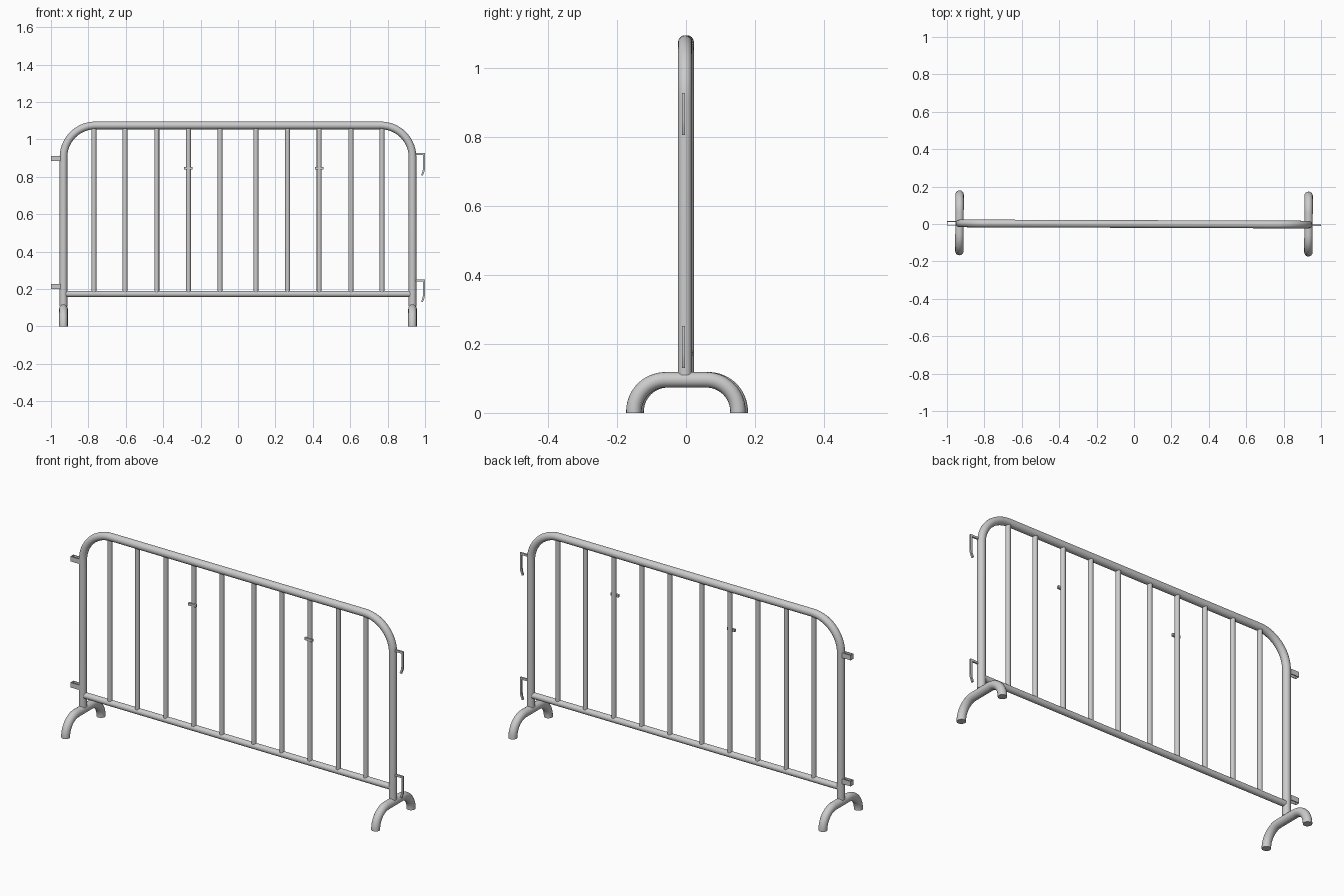
import bpy, bmesh
from math import sin, cos, pi, radians
from mathutils import Matrix

if "Cube" in bpy.data.objects:
    bpy.data.objects.remove(bpy.data.objects["Cube"])

parts = []


def finish(obj):
    bpy.ops.object.select_all(action='DESELECT')
    obj.select_set(True)
    bpy.context.view_layer.objects.active = obj
    if obj.type == 'CURVE':
        bpy.ops.object.convert(target='MESH')
        obj = bpy.context.view_layer.objects.active
    bpy.ops.object.shade_smooth_by_angle(angle=radians(40))
    parts.append(obj)
    return obj


def tube(name, points, radius):
    """Round capped tube swept along a path."""
    cu = bpy.data.curves.new(name, 'CURVE')
    cu.dimensions = '3D'
    cu.bevel_depth = radius
    cu.bevel_resolution = 6
    cu.use_fill_caps = True
    sp = cu.splines.new('POLY')
    sp.points.add(len(points) - 1)
    for p, co in zip(sp.points, points):
        p.co = (*co, 1)
    obj = bpy.data.objects.new(name, cu)
    bpy.context.collection.objects.link(obj)
    return finish(obj)


def boxes(name, specs):
    """One mesh made of boxes given as (centre, size)."""
    bm = bmesh.new()
    for c, s in specs:
        bmesh.ops.create_cube(bm, size=1, matrix=Matrix.Translation(c) @ Matrix.Diagonal((*s, 1)))
    me = bpy.data.meshes.new(name)
    bm.to_mesh(me)
    bm.free()
    obj = bpy.data.objects.new(name, me)
    bpy.context.collection.objects.link(obj)
    return finish(obj)


def plate(name, outline, y, thick):
    """Flat XZ outline extruded in depth."""
    bm = bmesh.new()
    f = bm.faces.new([bm.verts.new((x, y - thick / 2, z)) for x, z in outline])
    ext = bmesh.ops.extrude_face_region(bm, geom=[f])
    bmesh.ops.translate(bm, vec=(0, thick, 0),
                        verts=[v for v in ext['geom'] if isinstance(v, bmesh.types.BMVert)])
    bmesh.ops.recalc_face_normals(bm, faces=bm.faces)
    me = bpy.data.meshes.new(name)
    bm.to_mesh(me)
    bm.free()
    obj = bpy.data.objects.new(name, me)
    bpy.context.collection.objects.link(obj)
    return finish(obj)


def arc(c0, c1, r, a0, a1, n=14):
    return [(c0 + r * cos(a0 + (a1 - a0) * i / n), c1 + r * sin(a0 + (a1 - a0) * i / n))
            for i in range(n + 1)]


PX, TOP, R = 0.933, 1.075, 0.17

# Bent outer frame
path = ([(-PX, 0.11)] + arc(-PX + R, TOP - R, R, pi, pi / 2)
        + arc(PX - R, TOP - R, R, pi / 2, 0) + [(PX, 0.11)])
tube("outer_frame", [(x, 0, z) for x, z in path], 0.0205)

# Bottom rail
tube("bottom_rail", [(-PX, 0, 0.174), (PX, 0, 0.174)], 0.0165)

# Upright bars
for s in (-1, 1):
    for x in (0.096, 0.265, 0.434, 0.604, 0.77):
        tube("upright_bar", [(s * x, 0, 0.174), (s * x, 0, TOP)], 0.013)

# Arched feet
for s in (-1, 1):
    fp = ([(-0.151, 0)] + arc(-0.059, 0.004, 0.092, pi, pi / 2)
          + arc(0.059, 0.004, 0.092, pi / 2, 0) + [(0.151, 0)])
    tube("foot", [(s * PX, y + 0.003, z) for y, z in fp], 0.0225)

# Small sign clips on two bars
for x in (-0.265, 0.434):
    boxes("bar_clip", [((x, -0.011, 0.846), (0.046, 0.012, 0.014))])

# Connecting loops on the left post
for z in (0.898, 0.214):
    boxes("connector_loop", [((-0.972, -0.0105, z), (0.056, 0.004, 0.027)),
                             ((-0.972, 0.0105, z), (0.056, 0.004, 0.027)),
                             ((-0.998, 0, z), (0.004, 0.025, 0.027))])

# Connecting hooks on the right post
for z in (0.928, 0.252):
    prof = [(0.945, 0), (1.0, 0), (1.0, -0.08), (0.997, -0.1), (0.988, -0.122),
            (0.979, -0.118), (0.987, -0.098), (0.989, -0.08), (0.989, -0.011), (0.945, -0.011)]
    plate("connector_hook", [(x, z + dz) for x, dz in prof], -0.004, 0.009)

# The whole barrier sits very slightly turned
for o in parts:
    o.matrix_world = Matrix.Rotation(-0.0035, 4, 'Z') @ o.matrix_world
